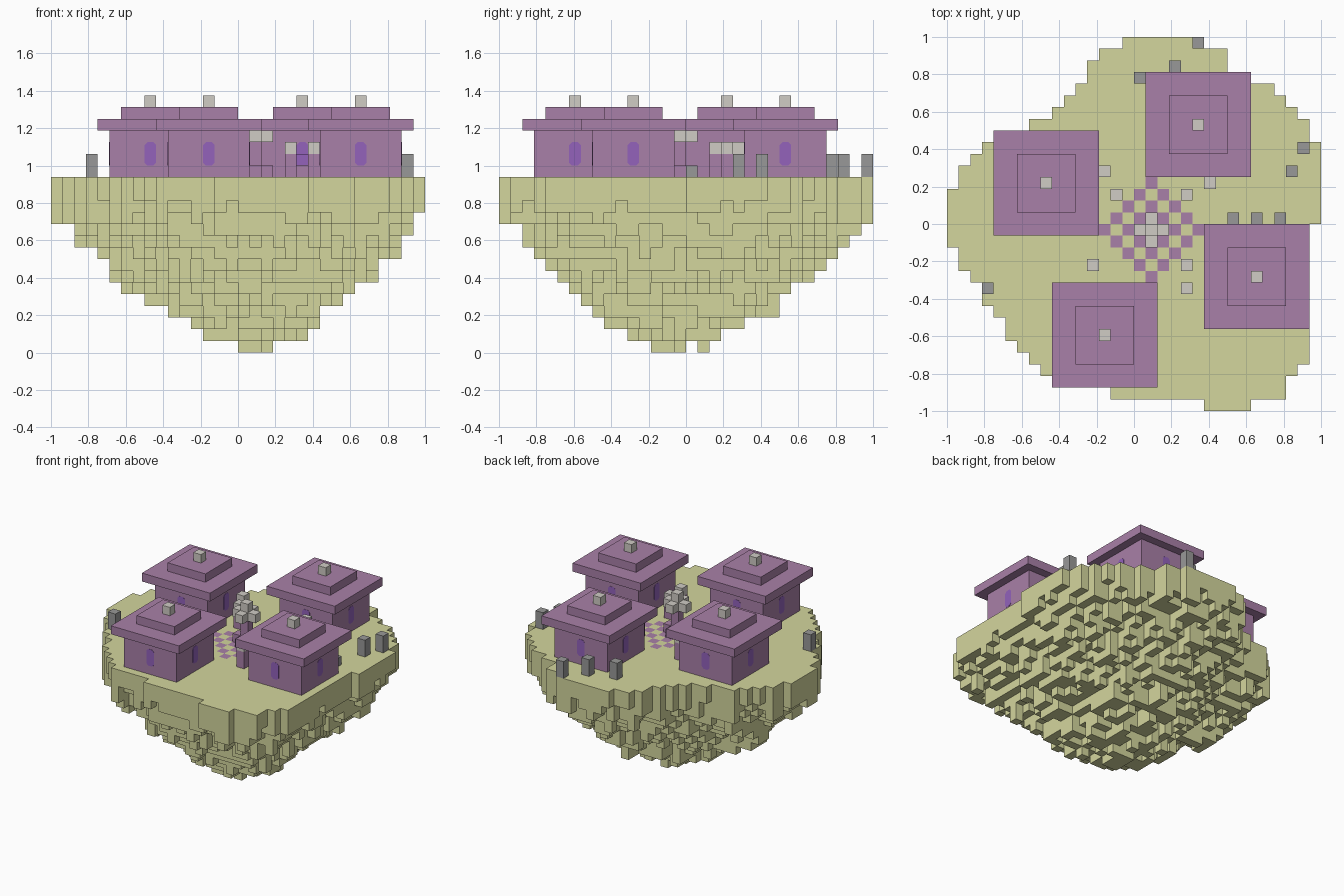
import bpy
import bmesh
import math
import random

random.seed(7)
U = 1 / 16        # one block
GROUND = 15       # ground level in blocks

cube = bpy.data.objects.get("Cube")
if cube:
    bpy.data.objects.remove(cube)


def material(name, rgb):
    lin = [((c / 255 + 0.055) / 1.055) ** 2.4 for c in rgb]
    m = bpy.data.materials.new(name)
    m.use_nodes = True
    m.diffuse_color = (*lin, 1)
    m.node_tree.nodes["Principled BSDF"].inputs["Base Color"].default_value = (*lin, 1)
    return m


OLIVE = material("olive earth", (212, 214, 157))
PLUM = material("plum", (169, 128, 168))
VIOLET = material("violet glass", (147, 98, 187))
STONE = material("dark stone", (153, 153, 152))
PALE = material("pale stone", (208, 204, 197))


def finish(name, bm, *mats):
    mesh = bpy.data.meshes.new(name)
    bm.to_mesh(mesh)
    bm.free()
    for m in mats:
        mesh.materials.append(m)
    ob = bpy.data.objects.new(name, mesh)
    bpy.context.collection.objects.link(ob)
    return ob


def add_box(bm, lo, hi):
    """Add a box between two corners given in blocks."""
    verts = bmesh.ops.create_cube(bm, size=1)["verts"]
    for v in verts:
        v.co = [((a + b) / 2 + c * (b - a)) * U for a, b, c in zip(lo, hi, v.co)]


def box(name, lo, hi, mat):
    bm = bmesh.new()
    add_box(bm, lo, hi)
    return finish(name, bm, mat)


# Island outline: first and last block of each row, from back to front
LEFT = [-1, -3, -4, -4, -5, -6, -7, -9, -12, -13, -14, -15, -15] + [-16] * 5 + \
       [-15, -15, -14, -13, -13, -12, -11, -11, -10, -9, -8, -7, -2, 6]
RIGHT = [6, 8, 8, 10, 12, 13, 14, 15, 15] + [16] * 7 + [15] * 12 + [14, 13, 13, 10]


def underside():
    """Ragged lower end of every column: a bowl that thins evenly to the rim."""
    cells = {(x, 15 - row) for row, (a, b) in enumerate(zip(LEFT, RIGHT))
             for x in range(a, b)}
    rim = {(x + dx, y + dy) for x, y in cells
           for dx, dy in [(1, 0), (-1, 0), (0, 1), (0, -1)]} - cells
    low = {}
    jitter = 0
    for x, y in sorted(cells):
        inset = min(math.hypot(x - rx, y - ry) for rx, ry in rim) - 1
        reach = math.hypot(x - 1, y + 1.5)
        if random.random() < 0.8:
            jitter = random.uniform(0, 2.6)
        low[x, y] = int(11.1 * (reach / (reach + inset)) ** 1.7 + jitter)
    return low


def paved(x, y):
    """Diamond chequer of paving around the monument."""
    n = abs(x - 1) + abs(y + 1)
    return n <= 4 and n % 2 == 0


def build_island():
    low = underside()
    bm = bmesh.new()

    def quad(*pts):
        return bm.faces.new([bm.verts.new((p[0] * U, p[1] * U, p[2] * U)) for p in pts])

    for (x, y), z in low.items():
        ring = [(x, y), (x + 1, y), (x + 1, y + 1), (x, y + 1)]
        quad(*[(*p, GROUND) for p in ring]).material_index = int(paved(x, y))
        quad(*[(*p, z) for p in reversed(ring)])
        steps = [(0, -1), (1, 0), (0, 1), (-1, 0)]
        for i, (dx, dy) in enumerate(steps):
            top = low.get((x + dx, y + dy), GROUND)
            if top > z:
                p, q = ring[i], ring[(i + 1) % 4]
                quad((*p, z), (*q, z), (*q, top), (*p, top))
    bmesh.ops.remove_doubles(bm, verts=bm.verts, dist=0.0001)
    finish("island", bm, OLIVE, PLUM)


build_island()


def window(name, cx, cy, angle):
    """Very thin plate with clipped corners on one wall of a house."""
    w, h, c = 0.5, 1, 0.25
    outline = [(-w + c, -h), (w - c, -h), (w, -h + c), (w, h - c),
               (w - c, h), (-w + c, h), (-w, h - c), (-w, -h + c)]
    bm = bmesh.new()
    face = bm.faces.new([bm.verts.new((px * U, -3.5 * U, pz * U)) for px, pz in outline])
    out = bmesh.ops.extrude_face_region(bm, geom=[face])["geom"]
    for v in out:
        if isinstance(v, bmesh.types.BMVert):
            v.co.y -= 0.0015
    bmesh.ops.recalc_face_normals(bm, faces=bm.faces)
    ob = finish(name, bm, VIOLET)
    ob.rotation_euler.z = angle
    ob.location = (cx * U, cy * U, (GROUND + 2) * U)


def house(name, cx, cy):
    def tier(part, r, z0, z1, mat=PLUM):
        box(f"{name}_{part}", (cx - r, cy - r, z0), (cx + r, cy + r, z1), mat)

    tier("walls", 3.5, GROUND, GROUND + 4)
    tier("roof_eaves", 4.5, GROUND + 4, GROUND + 5)
    tier("roof_top", 2.5, GROUND + 5, GROUND + 6)
    tier("roof_finial", 0.5, GROUND + 6, GROUND + 7, PALE)
    for i in range(4):
        window(f"{name}_window_{i + 1}", cx, cy, i * math.pi / 2)


house("west_house", -7.5, 3.5)
house("south_house", -2.5, -9.5)
house("east_house", 10.5, -4.5)
house("north_house", 5.5, 8.5)

# Violet block under the eaves, facing the square
box("window_block", (5, 4, GROUND + 1), (6, 5, GROUND + 2), VIOLET)

# Lamp posts around the square
for x, y in [(4, 2), (4, -4), (4, -6), (6, 3), (-3, 4), (-2, 2), (-4, -4)]:
    box("lamp_post", (x, y, GROUND), (x + 1, y + 1, GROUND + 2), PLUM)
    box("lamp_head", (x, y, GROUND + 2), (x + 1, y + 1, GROUND + 3), PALE)


# Monument in the middle of the square
def cross(name, z, mat):
    bm = bmesh.new()
    for dx, dy in [(0, 0), (1, 0), (-1, 0), (0, 1), (0, -1)]:
        add_box(bm, (1 + dx, dy - 1, z), (2 + dx, dy, z + 1))
    finish(name, bm, mat)


cross("monument_base", GROUND, PLUM)
box("monument_post", (1, -1, GROUND + 1), (2, 0, GROUND + 3), PLUM)
cross("monument_crown", GROUND + 3, PALE)
box("monument_tip", (1, -1, GROUND + 4), (2, 0, GROUND + 5), PALE)


# Standing stones near the rim, and a low row behind the east house
for x, y, h in [(5, 15, 2), (3, 13, 2), (0, 12, 2), (14, 6, 2), (13, 4, 2),
                (-13, -6, 2), (8, 0, 1), (10, 0, 1), (12, 0, 1)]:
    box("standing_stone", (x, y, GROUND), (x + 1, y + 1, GROUND + h), STONE)
